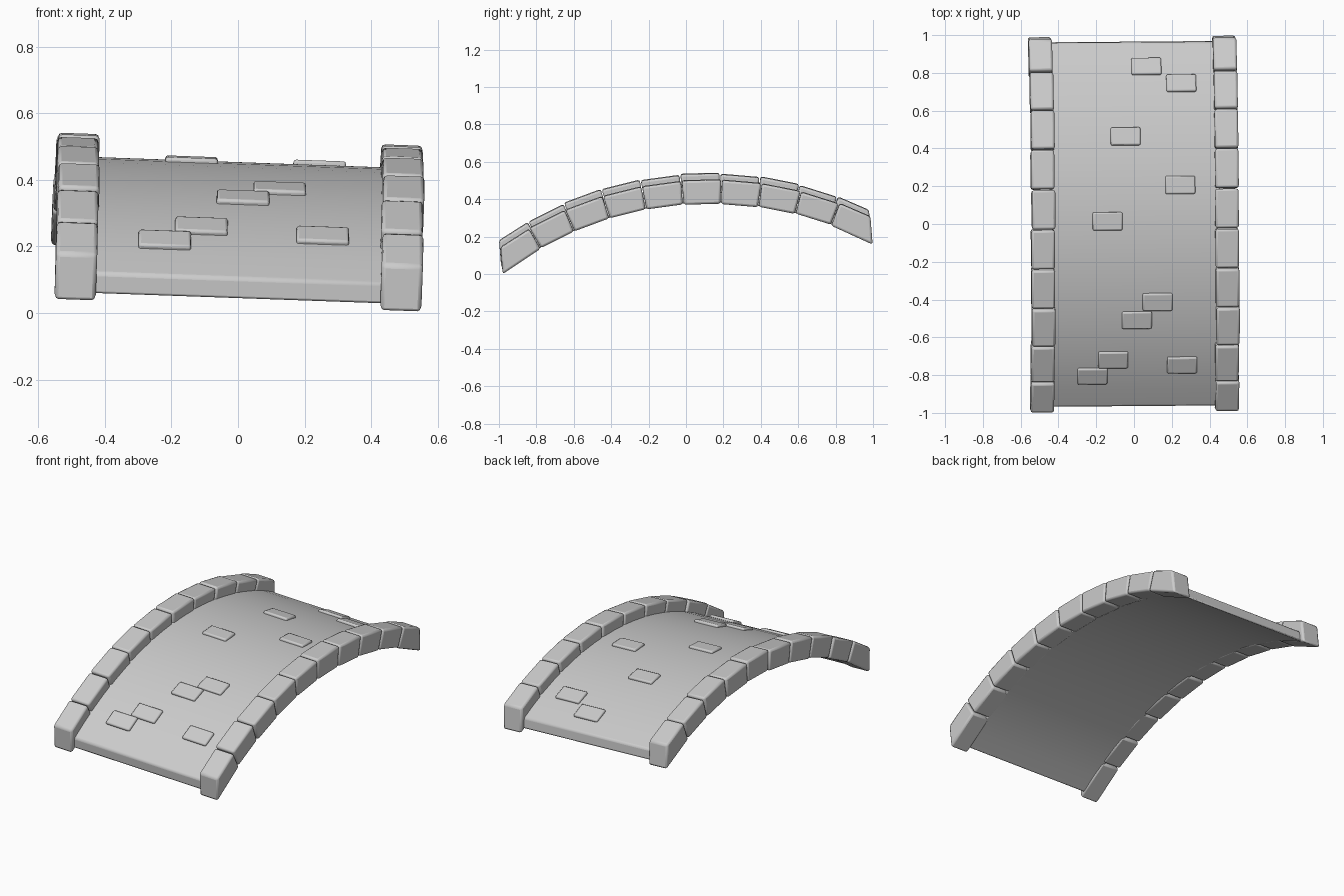
import bpy, bmesh, random
from math import sin, cos, asin, sqrt, radians
from mathutils import Matrix, Vector

if "Cube" in bpy.data.objects:
    bpy.data.objects.remove(bpy.data.objects["Cube"])

random.seed(4)
R_IN, R_DECK, R_OUT = 1.828, 1.885, 1.952   # underside, walkway and rim-top radii
HALF = 0.992                                # half length of the rims
PITCH = radians(4.6)
CY = 0.128
# the whole bridge sits slightly tilted
TILT = (Matrix.Rotation(radians(0.45), 4, 'Z') @ Matrix.Rotation(radians(2.05), 4, 'Y')
        @ Matrix.Translation((-0.01, CY, -1.43)) @ Matrix.Rotation(PITCH, 4, 'X'))


def prism(name, outline, x0, x1, bevel):
    """Extrude a (y, z) outline from x0 to x1, tilt it and round the edges."""
    bm = bmesh.new()
    a = [bm.verts.new((x0, y, z)) for y, z in outline]
    b = [bm.verts.new((x1, y, z)) for y, z in outline]
    n = len(outline)
    bm.faces.new(a)
    bm.faces.new(b[::-1])
    for i in range(n):
        j = (i + 1) % n
        bm.faces.new((a[i], b[i], b[j], a[j]))
    bmesh.ops.recalc_face_normals(bm, faces=bm.faces)
    bm.transform(TILT)
    me = bpy.data.meshes.new(name)
    bm.to_mesh(me)
    bm.free()
    ob = bpy.data.objects.new(name, me)
    bpy.context.collection.objects.link(ob)
    mod = ob.modifiers.new("round", 'BEVEL')
    mod.width, mod.segments = bevel, 2
    mod.limit_method, mod.angle_limit = 'ANGLE', radians(30)
    parts.append(ob)
    return ob


def polar(r, a):
    return (r * sin(a), r * cos(a))


def at_y(r, y):
    return (y, sqrt(r * r - y * y))


parts = []

# arched walkway with upright ends
L, N = 0.966, 20
ys = [-L + 2 * L * i / N for i in range(N + 1)]
outline = [at_y(R_DECK, y) for y in ys] + [at_y(R_IN + 0.002, y) for y in reversed(ys)]
prism("walkway", outline, -0.45, 0.45, 0.01)

# ten wedge stones along each rim
STEP, GAP = radians(6.3), radians(0.08)
for side, sx in (("left", -1), ("right", 1)):
    for i in range(10):
        j0, j1 = i - 5, i - 4
        r0 = R_IN + random.uniform(-0.003, 0.003)
        r1 = R_OUT + random.uniform(-0.004, 0.004)
        if i == 0:
            lo, hi = at_y(r0, -HALF), at_y(r1, -HALF)
        else:
            lo, hi = polar(r0, j0 * STEP + GAP), polar(r1, j0 * STEP + GAP)
        if i == 9:
            lo2, hi2 = at_y(r0, HALF), at_y(r1, HALF)
        else:
            lo2, hi2 = polar(r0, j1 * STEP - GAP), polar(r1, j1 * STEP - GAP)
        c = sx * 0.488 + random.uniform(-0.003, 0.003)
        prism(f"{side}_rim_stone_{i + 1}", [lo, hi, hi2, lo2], c - 0.062, c + 0.062, 0.012)

# raised paving stones, given by their place in plan
PAVING = [(0.065, 0.835), (0.25, 0.745), (-0.045, 0.465), (0.245, 0.205), (-0.14, 0.015),
          (0.125, -0.415), (0.015, -0.51), (-0.11, -0.72), (-0.22, -0.805), (0.255, -0.75)]
for k, (x, y) in enumerate(PAVING):
    aw = asin((y - CY) / 1.89)
    a = aw + PITCH
    lx = x + 0.01 - 0.035 * (1.89 * cos(aw) - 1.43) + 0.008 * y
    out, tan = Vector(polar(1, a)), Vector((cos(a), -sin(a)))
    box = [out * r + tan * t for r, t in ((1.868, -0.048), (1.898, -0.048), (1.898, 0.048), (1.868, 0.048))]
    prism(f"paving_stone_{k + 1}", box, lx - 0.079, lx + 0.079, 0.008)

# smooth shading with sharp edges kept
bpy.ops.object.select_all(action='DESELECT')
for ob in parts:
    ob.select_set(True)
bpy.context.view_layer.objects.active = parts[0]
bpy.ops.object.shade_smooth_by_angle(angle=radians(30))

# rest on the ground
low = min(v.co.z for ob in parts for v in ob.data.vertices)
for ob in parts:
    ob.location.z = -low
